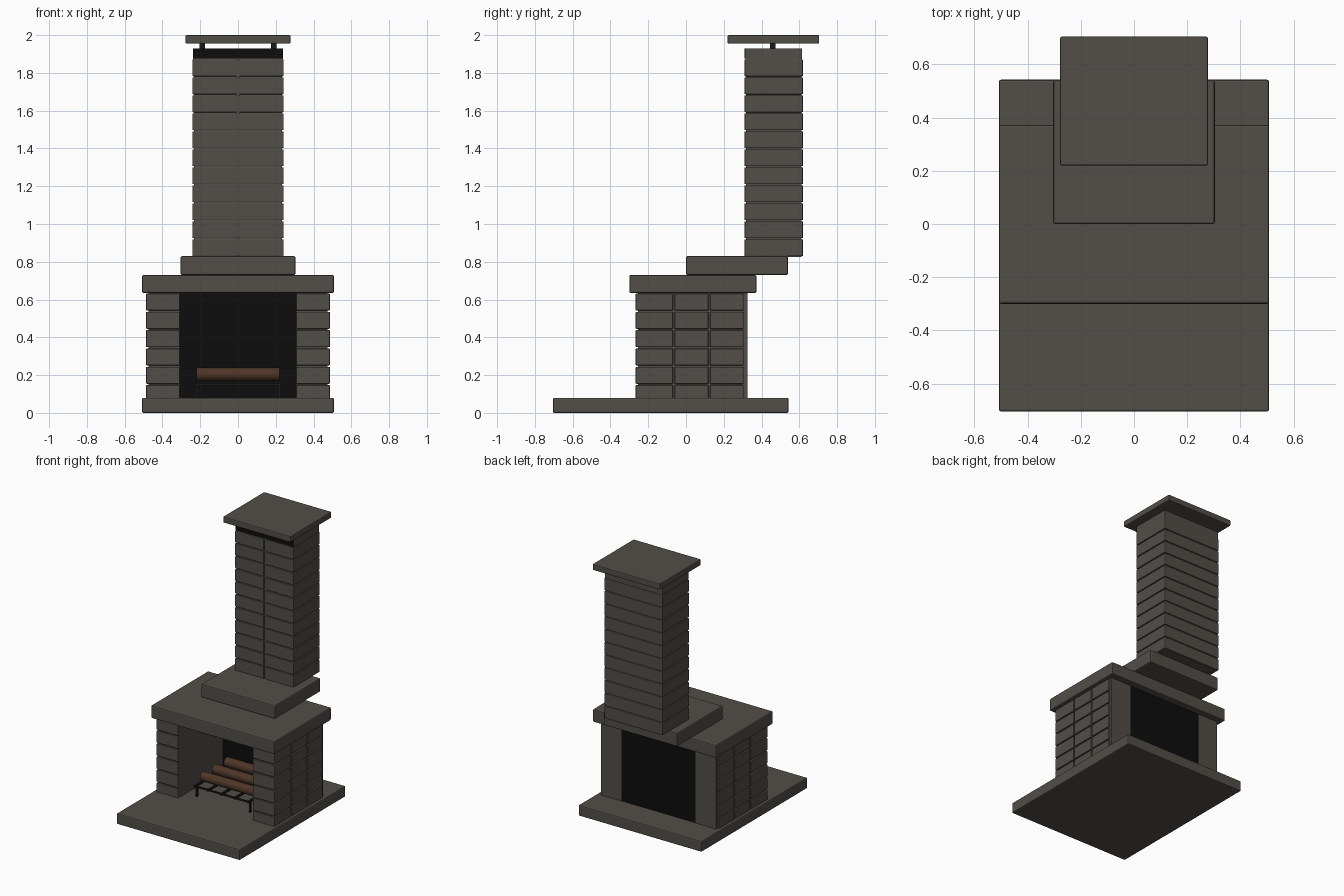
import bpy, bmesh, math
from mathutils import Vector, Matrix

if "Cube" in bpy.data.objects:
    bpy.data.objects.remove(bpy.data.objects["Cube"])


def mat(name, rgb):
    m = bpy.data.materials.new(name)
    m.diffuse_color = (*rgb, 1)
    m.use_nodes = True
    m.node_tree.nodes["Principled BSDF"].inputs["Base Color"].default_value = m.diffuse_color
    return m


STONE = mat("grey stone", (0.085, 0.077, 0.066))
SOOT = mat("soot black", (0.004, 0.004, 0.004))
IRON = mat("dark iron", (0.010, 0.010, 0.010))
WOOD = mat("brown log", (0.075, 0.036, 0.020))


def finish(bm, name, material, bevel=0.0):
    bmesh.ops.recalc_face_normals(bm, faces=bm.faces)
    me = bpy.data.meshes.new(name)
    bm.to_mesh(me)
    bm.free()
    me.materials.append(material)
    ob = bpy.data.objects.new(name, me)
    bpy.context.collection.objects.link(ob)
    if bevel:
        b = ob.modifiers.new("bevel", "BEVEL")
        b.width = bevel
        b.segments = 2
        b.limit_method = "ANGLE"
    return ob


def add_box(bm, x0, x1, y0, y1, z0, z1):
    size = Matrix.Diagonal((x1 - x0, y1 - y0, z1 - z0, 1))
    pos = Matrix.Translation(((x0 + x1) / 2, (y0 + y1) / 2, (z0 + z1) / 2))
    bmesh.ops.create_cube(bm, size=1, matrix=pos @ size)


def box(name, material, dims, bevel=0.0):
    bm = bmesh.new()
    add_box(bm, *dims)
    return finish(bm, name, material, bevel)


# Slabs: hearth, mantel, chimney step, chimney cap
box("hearth", STONE, (-0.508, 0.508, -0.705, 0.543, 0, 0.08), 0.008)
box("mantel", STONE, (-0.508, 0.508, -0.30, 0.373, 0.635, 0.73), 0.008)
box("chimney_step", STONE, (-0.304, 0.304, 0.0, 0.54, 0.73, 0.83), 0.008)
box("chimney_cap", STONE, (-0.278, 0.278, 0.22, 0.705, 1.955, 2.0), 0.006)

# Firebox side walls: smooth core plus three columns of six brick courses
ROW = 0.097
COLUMNS = [(-0.267, -0.069), (-0.061, 0.119), (0.127, 0.305)]
for side, label in ((-1, "left"), (1, "right")):
    bm = bmesh.new()
    a, b = sorted((side * 0.306, side * 0.474))
    add_box(bm, a, b, -0.255, 0.325, 0.07, 0.636)
    finish(bm, label + "_wall_core", STONE)
    bm = bmesh.new()
    a, b = sorted((side * 0.308, side * 0.487))
    for row in range(6):
        top = 0.632 - row * ROW
        for y0, y1 in COLUMNS:
            add_box(bm, a, b, y0, y1, max(top - ROW + 0.007, 0.06), top)
    finish(bm, label + "_wall_bricks", STONE, 0.005)

# Sooty back of the firebox
box("firebox_back", SOOT, (-0.307, 0.307, 0.26, 0.322, 0.075, 0.636))

# Chimney core and brick courses with a joint notched into the front
box("chimney_core", STONE, (-0.232, 0.232, 0.318, 0.612, 0.825, 1.88))
outline = [(-0.242, 0.31), (-0.005, 0.31), (-0.005, 0.325), (0.005, 0.325),
           (0.005, 0.31), (0.242, 0.31), (0.242, 0.619), (-0.242, 0.619)]
bm = bmesh.new()
COURSE = 0.0952
for i in range(11):
    z = 0.83 + i * COURSE
    face = bm.faces.new([bm.verts.new((x, y, z)) for x, y in outline])
    ext = bmesh.ops.extrude_face_region(bm, geom=[face], use_keep_orig=True)
    verts = [g for g in ext["geom"] if isinstance(g, bmesh.types.BMVert)]
    bmesh.ops.translate(bm, verts=verts, vec=(0, 0, COURSE - 0.006))
finish(bm, "chimney_bricks", STONE, 0.004)

# Chimney top with black front outlet, and the cap posts
box("chimney_top", STONE, (-0.238, 0.238, 0.315, 0.615, 1.87, 1.93))
box("smoke_outlet", SOOT, (-0.238, 0.238, 0.31, 0.316, 1.877, 1.93))
bm = bmesh.new()
for x in (-0.19, 0.19):
    add_box(bm, x - 0.014, x + 0.014, 0.446, 0.474, 1.925, 1.96)
finish(bm, "cap_posts", IRON)

# Fire grate: five bars, cross rails and four legs
bm = bmesh.new()
for i in range(5):
    x = -0.22 + i * 0.11
    add_box(bm, x - 0.007, x + 0.007, -0.20, 0.23, 0.156, 0.170)
for y in (-0.17, 0.20):
    add_box(bm, -0.22, 0.22, y - 0.005, y + 0.005, 0.146, 0.157)
    for x in (-0.22, 0.22):
        add_box(bm, x - 0.007, x + 0.007, y - 0.007, y + 0.007, 0.075, 0.158)
finish(bm, "fire_grate", IRON)

# Three logs across the grate
for i, y in enumerate((-0.10, 0.04, 0.18)):
    bm = bmesh.new()
    m = Matrix.Translation((0, y, 0.204)) @ Matrix.Rotation(math.pi / 2, 4, "Y")
    bmesh.ops.create_cone(bm, cap_ends=True, segments=20, radius1=0.035,
                          radius2=0.035, depth=0.44, matrix=m)
    for f in bm.faces:
        f.smooth = len(f.verts) == 4
    for e in bm.edges:
        e.smooth = all(f.smooth for f in e.link_faces)
    finish(bm, "log_%d" % (i + 1), WOOD)
